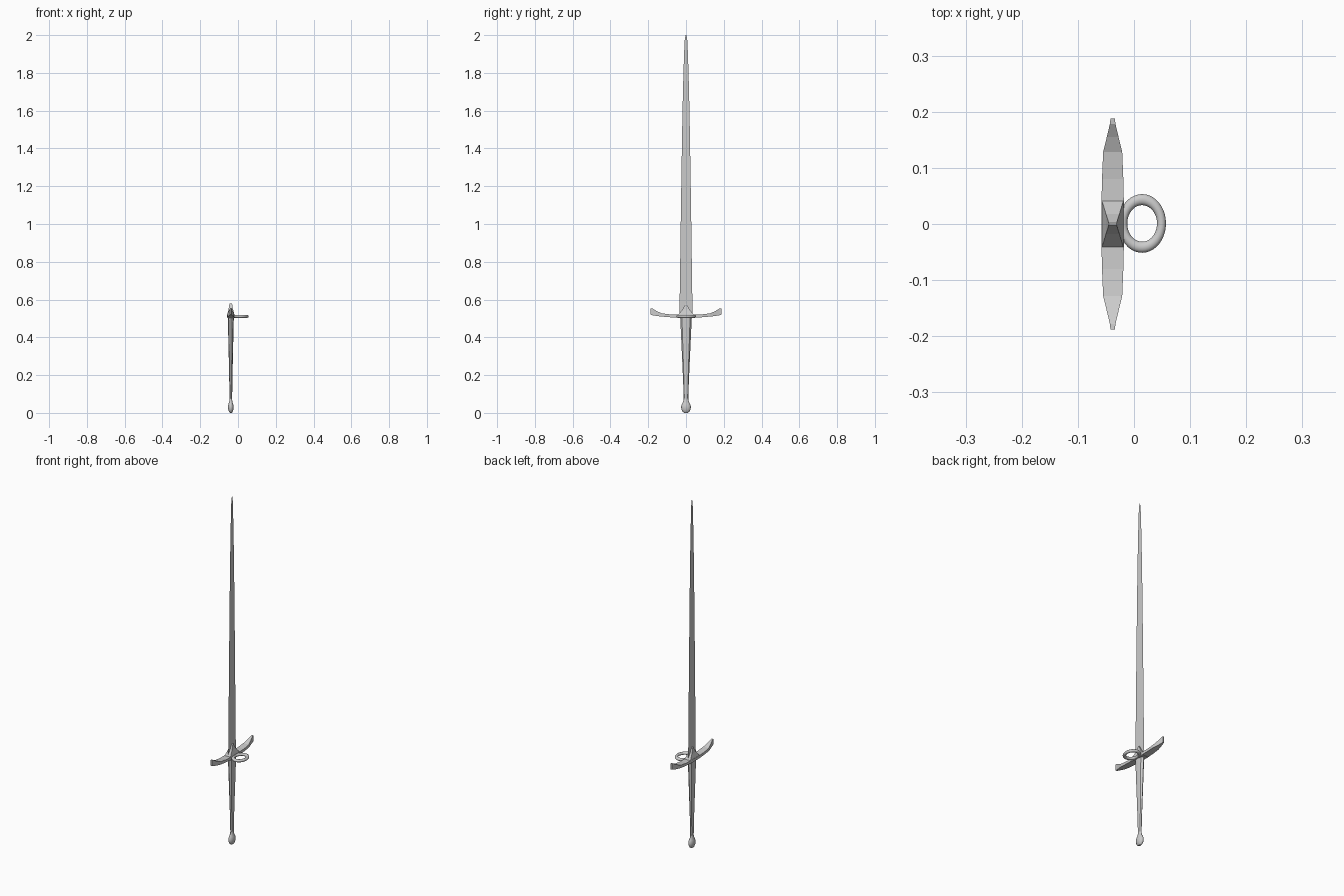
import bpy, math

if "Cube" in bpy.data.objects:
    bpy.data.objects.remove(bpy.data.objects["Cube"])

CX = -0.038  # plane of the sword


def make(name, verts, faces, smooth=None):
    mesh = bpy.data.meshes.new(name)
    mesh.from_pydata(verts, [], faces)
    ob = bpy.data.objects.new(name, mesh)
    bpy.context.collection.objects.link(ob)
    if smooth:
        shade(ob, smooth)
    return ob


def shade(ob, angle):
    bpy.ops.object.select_all(action='DESELECT')
    ob.select_set(True)
    bpy.context.view_layer.objects.active = ob
    bpy.ops.object.shade_smooth_by_angle(angle=math.radians(angle))


def loft(name, rings, smooth=None):
    """Skin a list of equal-length point rings and cap both ends."""
    n = len(rings[0])
    verts = [p for r in rings for p in r]
    faces = [(k*n + i, k*n + (i+1) % n, (k+1)*n + (i+1) % n, (k+1)*n + i)
             for k in range(len(rings) - 1) for i in range(n)]
    faces += [tuple(reversed(range(n))), tuple(range(len(verts) - n, len(verts)))]
    return make(name, verts, faces, smooth)


def oval(z, hx, hy, n):
    return [(CX + hx*math.cos(2*math.pi*i/n), hy*math.sin(2*math.pi*i/n), z)
            for i in range(n)]


def rect(z, hx, hy):
    return [(CX+hx, -hy, z), (CX+hx, hy, z), (CX-hx, hy, z), (CX-hx, -hy, z)]


# Blade: a flat sheet, as (height, half width)
blade = [(0.515, 0.035), (0.70, 0.032), (1.0, 0.028), (1.3, 0.0235),
         (1.6, 0.0185), (1.8, 0.0135), (1.93, 0.009), (1.975, 0.0065), (2.0, 0.002)]
verts = [(CX, s*w, z) for z, w in blade for s in (-1, 0, 1)]
faces = [(3*k+j, 3*k+j+1, 3*k+j+4, 3*k+j+3)
         for k in range(len(blade) - 1) for j in (0, 1)]
make("blade", verts, faces)

# Tapered grip
grip = [(0.06, 0.007, 0.012), (0.15, 0.008, 0.0145), (0.25, 0.010, 0.019),
        (0.36, 0.0125, 0.024), (0.45, 0.0145, 0.028), (0.51, 0.016, 0.031)]
loft("grip", [oval(*g, 8) for g in grip], 30)

# Pear-shaped pommel
pommel = [(0.0, 0.005, 0.009), (0.006, 0.010, 0.018), (0.018, 0.014, 0.024),
          (0.034, 0.015, 0.026), (0.048, 0.012, 0.021), (0.06, 0.008, 0.014),
          (0.075, 0.007, 0.012)]
loft("pommel", [oval(*p, 16) for p in pommel], 40)

# Crossguard: (y, half thickness, bottom z, top z), mirrored
half = [(0.035, 0.020, 0.504, 0.520), (0.08, 0.019, 0.506, 0.521),
        (0.128, 0.017, 0.510, 0.527), (0.155, 0.0105, 0.513, 0.539),
        (0.178, 0.005, 0.517, 0.553), (0.188, 0.004, 0.521, 0.554)]
stations = [(-y, h, a, b) for y, h, a, b in reversed(half)] + half
loft("crossguard", [[(CX-h, y, a), (CX-h, y, b), (CX+h, y, b), (CX+h, y, a)]
                    for y, h, a, b in stations])

# Wedge collar over the base of the blade
loft("collar", [rect(0.502, 0.018, 0.045), rect(0.520, 0.019, 0.041),
                rect(0.548, 0.012, 0.018), rect(0.578, 0.007, 0.002)])

# Side ring
bpy.ops.mesh.primitive_torus_add(major_segments=40, minor_segments=12,
                                 major_radius=0.0345, minor_radius=0.008,
                                 location=(0.0145, 0.001, 0.511))
ring = bpy.context.object
ring.name = "side_ring"
ring.scale.y = 1.23
shade(ring, 60)
